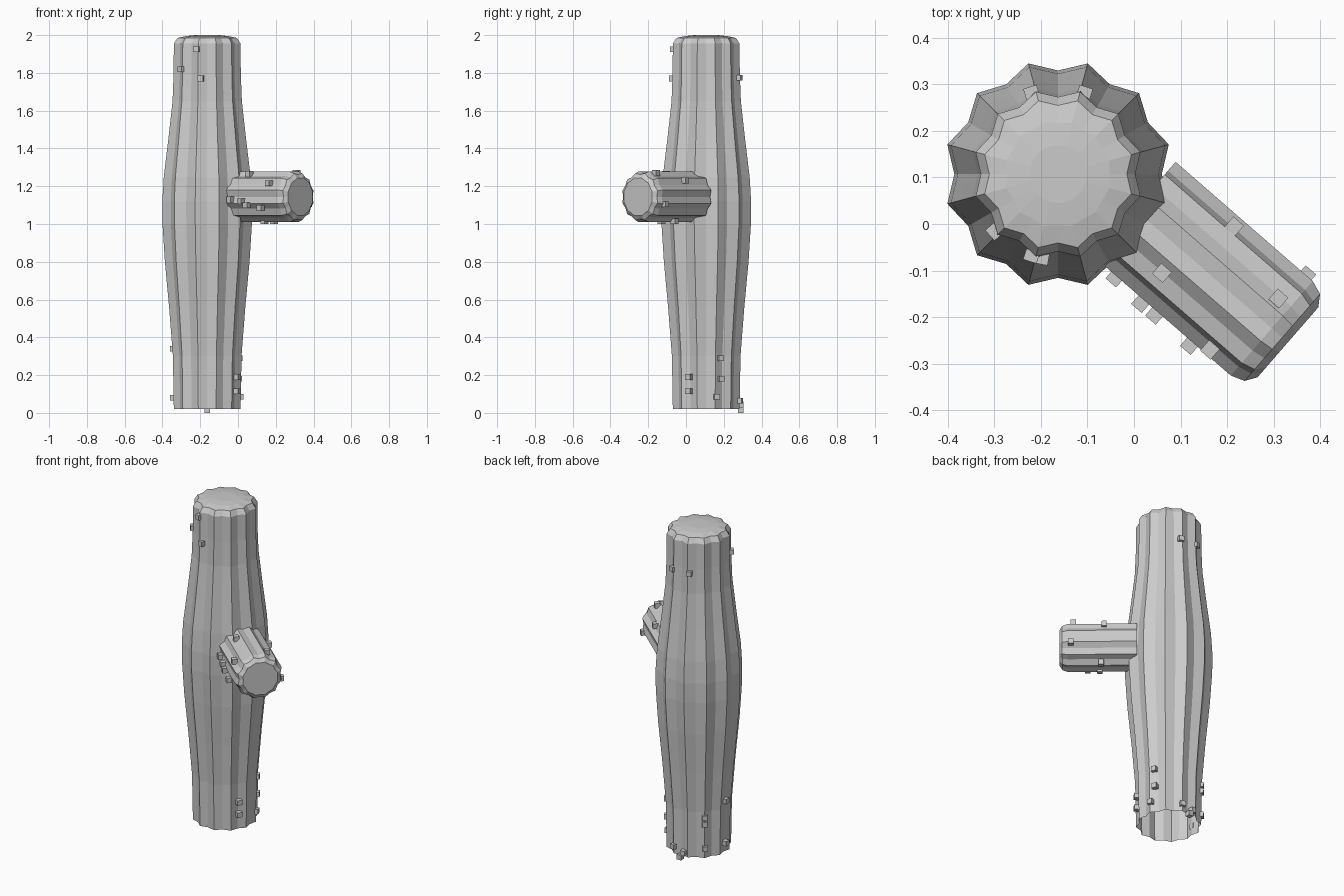
import bpy, bmesh, math
from mathutils import Matrix, Vector

if "Cube" in bpy.data.objects:
    bpy.data.objects.remove(bpy.data.objects["Cube"])

RIBS = 12


def ribbed_tube(name, rings, matrix):
    """Star-section tube through (height, ridge radius, valley radius) rings, capped at the far end."""
    bm = bmesh.new()
    loops = []
    for z, ridge, valley in rings:
        loop = []
        for i in range(RIBS * 2):
            a = math.pi * i / RIBS
            r = ridge if i % 2 else valley
            loop.append(bm.verts.new((r * math.cos(a), r * math.sin(a), z)))
        loops.append(loop)
    n = RIBS * 2
    for low, high in zip(loops, loops[1:]):
        for i in range(n):
            j = (i + 1) % n
            bm.faces.new((low[i], low[j], high[j], high[i]))
    bm.faces.new(loops[-1])
    bm.transform(matrix)
    mesh = bpy.data.meshes.new(name)
    bm.to_mesh(mesh)
    bm.free()
    obj = bpy.data.objects.new(name, mesh)
    bpy.context.collection.objects.link(obj)
    return obj


def spine_cubes(name, placements, size=0.03):
    """Small cubes at (position, heading)."""
    bm = bmesh.new()
    for pos, heading in placements:
        m = Matrix.Translation(pos) @ Matrix.Rotation(heading, 4, 'Z')
        bmesh.ops.create_cube(bm, size=size, matrix=m)
    mesh = bpy.data.meshes.new(name)
    bm.to_mesh(mesh)
    bm.free()
    bpy.context.collection.objects.link(bpy.data.objects.new(name, mesh))


# Trunk: bulging ribbed column, open at the ground
trunk_centre = Vector((-0.163, 0.107, 0))
profile = [(0.02, 0.183), (0.30, 0.188), (0.55, 0.208), (0.80, 0.232),
           (1.00, 0.245), (1.12, 0.246), (1.25, 0.238), (1.45, 0.213),
           (1.65, 0.190), (1.80, 0.184), (1.955, 0.183), (1.985, 0.163)]
rings = [(z, r, r * 0.905) for z, r in profile]
rings += [(1.995, 0.115, 0.110), (2.0, 0.062, 0.062)]
ribbed_tube("cactus_trunk", rings, Matrix.Translation(trunk_centre))

# Arm: straight ribbed stub with a rounded tip, running out of the trunk
arm_angle = math.radians(-41)
d = Vector((math.cos(arm_angle), math.sin(arm_angle), 0))
side = Vector((-d.y, d.x, 0))
origin = side * 0.025 + Vector((0, 0, 1.144))
frame = Matrix.Translation(origin) @ Matrix((
    (side.x, 0, d.x, 0), (side.y, 0, d.y, 0), (0, 1, 0, 0), (0, 0, 0, 1)))
# keep the frame right-handed so faces point outward
frame = frame @ Matrix.Diagonal((-1 if frame.determinant() < 0 else 1, 1, 1, 1))
ribbed_tube("cactus_arm", [(-0.02, 0.139, 0.126), (0.37, 0.139, 0.126),
                           (0.40, 0.128, 0.118), (0.416, 0.103, 0.098)], frame)

# Spines on the trunk as (angle, height)
trunk_spots = [(252, 1.925), (222, 1.82), (259, 1.77), (108, 1.775), (72, 1.775),
               (24, 0.29), (-30, 0.19), (25, 0.18), (-30, 0.115), (17, 0.085),
               (75, 0.065), (90, 0.015), (180, 0.34), (180, 0.08),
               (135, 0.27), (135, 0.23), (136, 0.08), (97, 0.045)]
placed = []
for deg, z in trunk_spots:
    a = math.radians(deg)
    placed.append((trunk_centre + Vector((0.182 * math.cos(a), 0.182 * math.sin(a), z)), a))
spine_cubes("trunk_spines", placed)

# Spines on the arm
arm_spots = [(0.06, -0.105, 1.265), (0.163, -0.27, 1.215), (0.31, -0.16, 1.27),
             (0.215, -0.005, 1.23), (-0.04, -0.115, 1.13), (0.015, -0.17, 1.12),
             (0.045, -0.195, 1.10), (0.12, -0.26, 1.085), (0.37, -0.11, 1.105),
             (0.14, -0.13, 1.015), (0.19, -0.06, 1.015)]
spine_cubes("arm_spines", [(Vector(p), arm_angle) for p in arm_spots])
